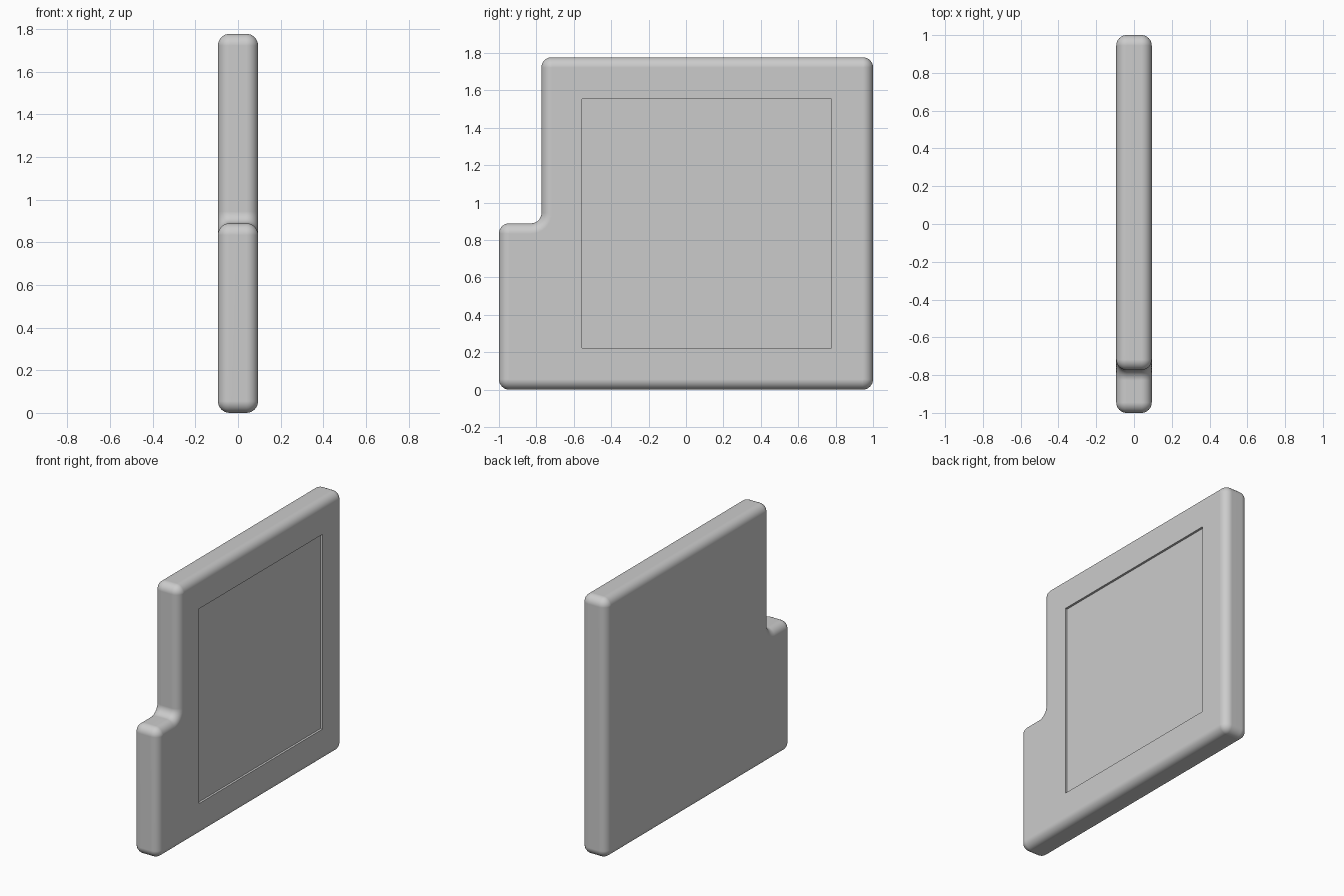
import bpy, bmesh, math

if "Cube" in bpy.data.objects:
    bpy.data.objects.remove(bpy.data.objects["Cube"])

H = 0.094      # half thickness
R = 0.055      # edge rounding radius
SEG = 8        # segments per quarter round
CUT = 0.015    # depth of the recessed panel

# L-shaped outline in (y, z), counter-clockwise; the fourth value marks the inner corner
CORNERS = [  # y, z, start angle, inner corner
    (-1.0, 0.0, 180, False),
    (1.0, 0.0, 270, False),
    (1.0, 1.777, 0, False),
    (-0.773, 1.777, 90, False),
    (-0.773, 0.889, 0, True),
    (-1.0, 0.889, 90, False),
]


def outline(inset):
    """Rounded outline pulled inward by inset."""
    pts = []
    for y, z, start, inner in CORNERS:
        if inner:
            cy, cz, rad, step = y - R, z + R, R + inset, -90 / SEG
        else:
            a = math.radians(start + 45)
            cy = y - math.copysign(R, math.cos(a))
            cz = z - math.copysign(R, math.sin(a))
            rad, step = R - inset, 90 / SEG
        for i in range(SEG + 1):
            a = math.radians(start + step * i)
            pts.append((cy + rad * math.cos(a), cz + rad * math.sin(a)))
    return pts


# Rounded slab, lofted through outlines from the left face to the right face
levels = []
for i in range(SEG + 1):
    t = math.pi / 2 * i / SEG
    levels.append((H - R + R * math.sin(t), R * (1 - math.cos(t))))
levels = [(-x, d) for x, d in reversed(levels)] + levels

bm = bmesh.new()
rings = [[bm.verts.new((x, y, z)) for y, z in outline(d)] for x, d in levels]
for a, b in zip(rings, rings[1:]):
    n = len(a)
    for i in range(n):
        j = (i + 1) % n
        bm.faces.new((a[i], a[j], b[j], b[i]))
bm.faces.new(rings[0])
bm.faces.new(rings[-1])
bmesh.ops.remove_doubles(bm, verts=bm.verts, dist=1e-5)
bmesh.ops.recalc_face_normals(bm, faces=bm.faces)
mesh = bpy.data.meshes.new("slab")
bm.to_mesh(mesh)
bm.free()
slab = bpy.data.objects.new("slab", mesh)
bpy.context.collection.objects.link(slab)

# Square recess in the right face
y0, y1, z0, z1 = -0.555, 0.778, 0.222, 1.555
bpy.ops.mesh.primitive_cube_add(size=1, location=(H - CUT + 0.1, (y0 + y1) / 2, (z0 + z1) / 2))
cutter = bpy.context.object
cutter.name = "recess_cutter"
cutter.scale = (0.2, y1 - y0, z1 - z0)
cutter.hide_render = True

bpy.ops.object.select_all(action='DESELECT')
slab.select_set(True)
bpy.context.view_layer.objects.active = slab
mod = slab.modifiers.new("recess", 'BOOLEAN')
mod.operation = 'DIFFERENCE'
mod.solver = 'EXACT'
mod.object = cutter
bpy.ops.object.modifier_apply(modifier=mod.name)
bpy.data.objects.remove(cutter)

# Smooth rounds with flat broad faces
bpy.ops.object.shade_smooth_by_angle(angle=math.radians(35))
weighted = slab.modifiers.new("weighted_normals", 'WEIGHTED_NORMAL')
weighted.keep_sharp = True
